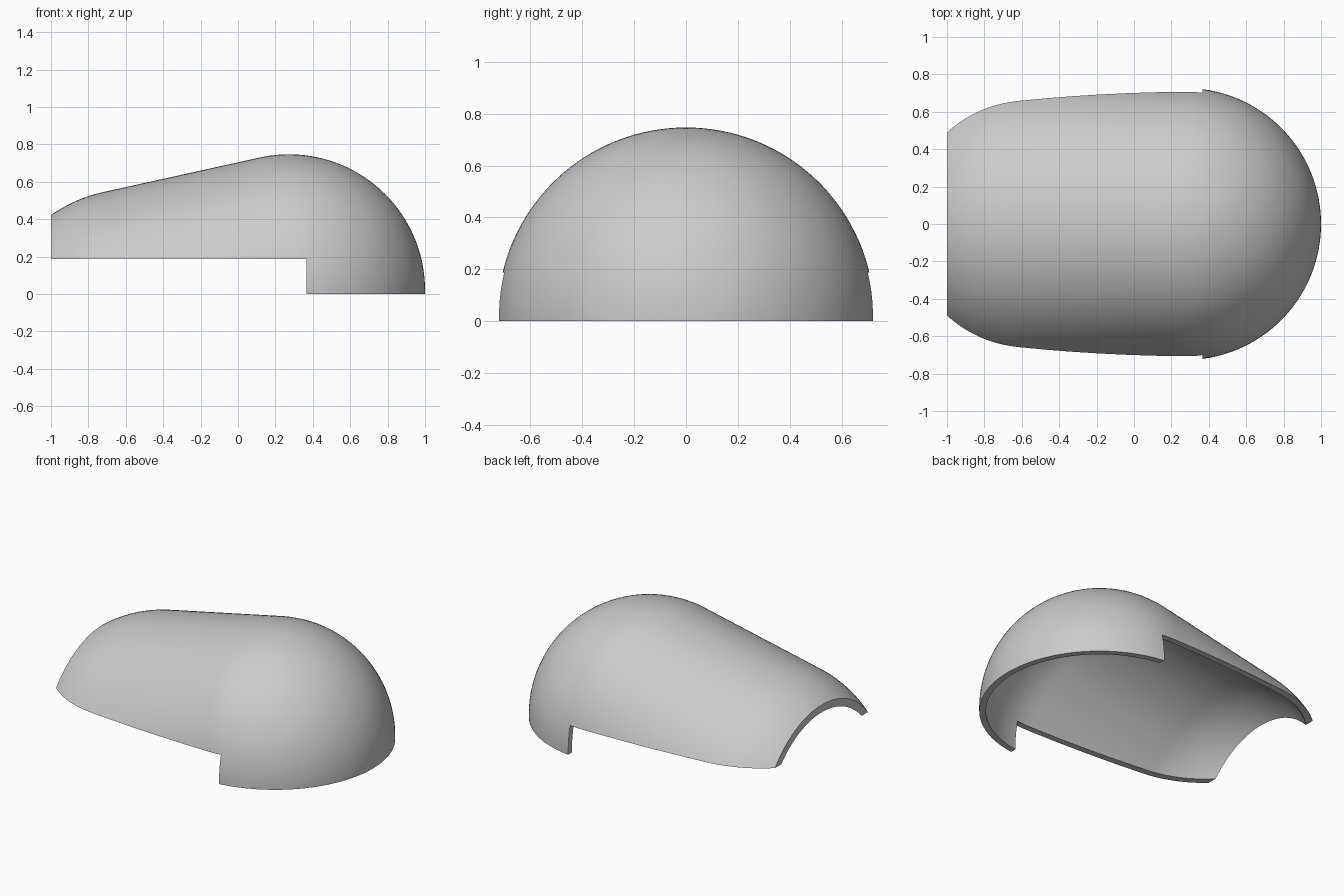
import bpy, bmesh, math
from mathutils import Vector, Matrix

cube = bpy.data.objects.get("Cube")
if cube:
    bpy.data.objects.remove(cube, do_unlink=True)

DOME, TAIL = Vector((0.273, 0, 0.02)), Vector((-0.556, 0, -0.207))
DOME_R, TAIL_R, WALL = 0.727, 0.77, 0.04
SEGMENTS, ARC = 128, 32


def material(name, colour):
    mat = bpy.data.materials.new(name)
    mat.use_nodes = True
    mat.diffuse_color = colour
    mat.node_tree.nodes["Principled BSDF"].inputs["Base Color"].default_value = colour
    return mat


def add_object(name, bm):
    bmesh.ops.recalc_face_normals(bm, faces=bm.faces)
    mesh = bpy.data.meshes.new(name)
    bm.to_mesh(mesh)
    bm.free()
    obj = bpy.data.objects.new(name, mesh)
    bpy.context.collection.objects.link(obj)
    return obj


def rounded_hull(name, inset):
    """Two spheres joined by a tangent cone, turned about their shared axis."""
    axis = TAIL - DOME
    length = axis.length
    axis.normalize()
    side = Vector((0, 1, 0))
    frame = Matrix((side, axis.cross(side), axis)).transposed()
    tangent = math.asin((DOME_R - TAIL_R) / length)
    profile = []
    for offset, radius, start, end in ((0, DOME_R, -math.pi / 2, tangent),
                                       (length, TAIL_R, tangent, math.pi / 2)):
        for i in range(ARC + 1):
            a = start + (end - start) * i / ARC
            r = radius - inset
            profile.append(Vector((r * math.cos(a), 0, offset + r * math.sin(a))))
    bm = bmesh.new()
    verts = [bm.verts.new(DOME + frame @ p) for p in profile]
    edges = [bm.edges.new(pair) for pair in zip(verts, verts[1:])]
    bmesh.ops.spin(bm, geom=verts + edges, cent=DOME, axis=axis,
                   angle=2 * math.pi, steps=SEGMENTS)
    bmesh.ops.remove_doubles(bm, verts=bm.verts, dist=0.0005)
    bmesh.ops.dissolve_degenerate(bm, edges=bm.edges, dist=0.0001)
    return add_object(name, bm)


def trim_block(name):
    """Stepped block that cuts the lower rim, the notch and the open end."""
    outline = [(-3, -3), (3, -3), (3, 0), (0.365, 0), (0.365, 0.188),
               (-1, 0.188), (-1, 3), (-3, 3)]
    bm = bmesh.new()
    face = bm.faces.new([bm.verts.new((x, -2, z)) for x, z in outline])
    result = bmesh.ops.extrude_face_region(bm, geom=[face])
    moved = [v for v in result["geom"] if isinstance(v, bmesh.types.BMVert)]
    bmesh.ops.translate(bm, verts=moved, vec=(0, 4, 0))
    return add_object(name, bm)


# Hollow shell trimmed to its stepped rim
shell = rounded_hull("shell", 0)
bpy.ops.object.select_all(action="DESELECT")
bpy.context.view_layer.objects.active = shell
shell.select_set(True)
for cutter in (rounded_hull("hollow_cutter", WALL), trim_block("rim_cutter")):
    cutter.hide_render = True
    mod = shell.modifiers.new(cutter.name, "BOOLEAN")
    mod.operation = "DIFFERENCE"
    mod.solver = "EXACT"
    mod.object = cutter
    bpy.ops.object.modifier_apply(modifier=mod.name)
    bpy.data.objects.remove(cutter, do_unlink=True)

# Finish
shell.data.materials.clear()
shell.data.materials.append(material("plain grey", (0.6, 0.6, 0.6, 1)))
bpy.ops.object.shade_smooth_by_angle(angle=math.radians(30))
